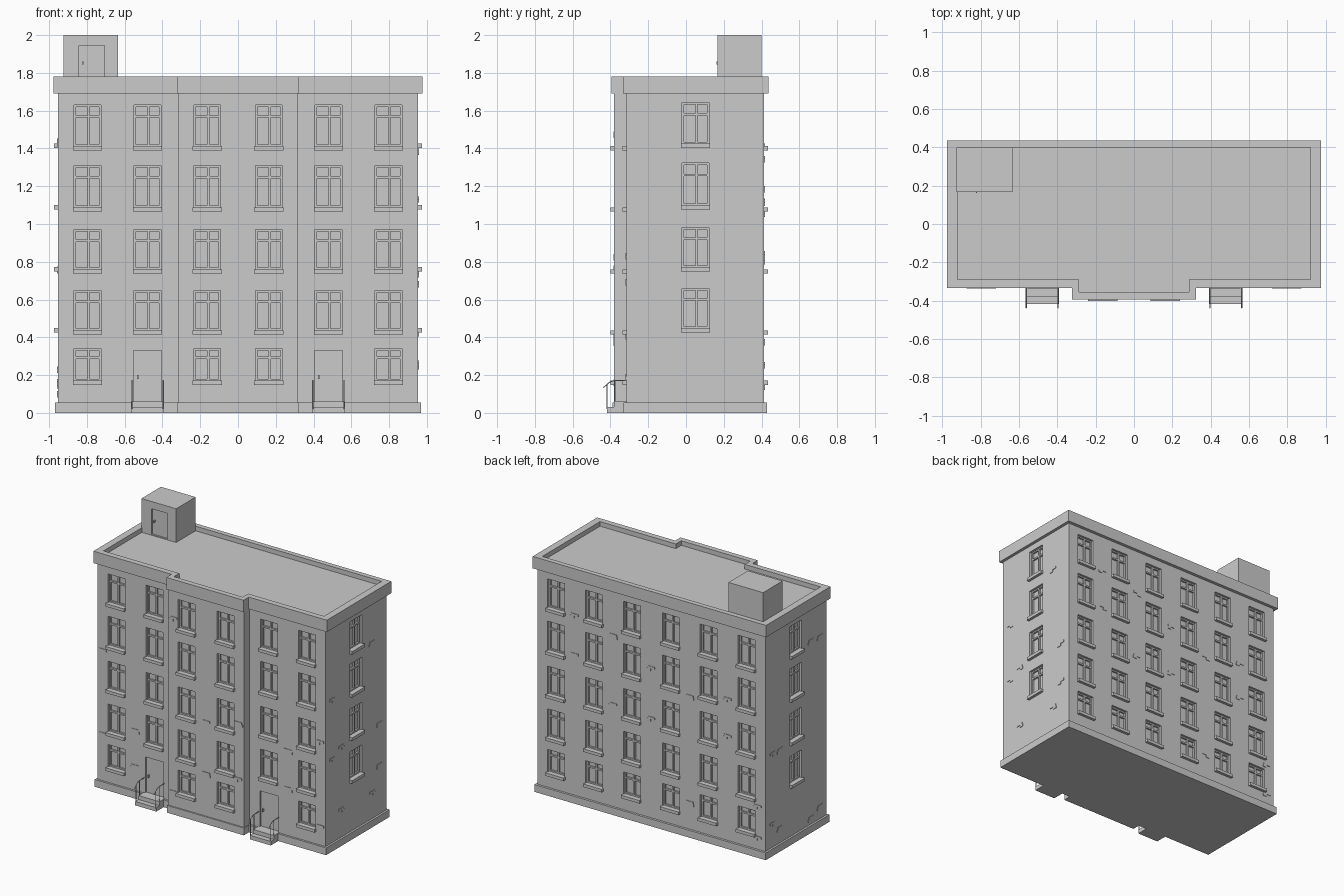
import bpy, bmesh, math, random
from mathutils import Matrix, Vector

if "Cube" in bpy.data.objects:
    bpy.data.objects.remove(bpy.data.objects["Cube"])

random.seed(4)


def finish(bm, name):
    bmesh.ops.recalc_face_normals(bm, faces=bm.faces)
    me = bpy.data.meshes.new(name)
    bm.to_mesh(me)
    bm.free()
    ob = bpy.data.objects.new(name, me)
    bpy.context.collection.objects.link(ob)
    return ob


def box(bm, mat, a, b):
    """Box between corners a and b, given in the space of mat."""
    a, b = Vector(a), Vector(b)
    m = mat @ Matrix.Translation((a + b) / 2) @ Matrix.Diagonal((*(b - a), 1))
    bmesh.ops.create_cube(bm, size=1, matrix=m)


def footprint(x, yb, yf, cx, cy):
    """Plan with a projecting centre bay on the front."""
    return [(-x, yf), (-cx, yf), (-cx, cy), (cx, cy), (cx, yf), (x, yf), (x, yb), (-x, yb)]


def prism(name, plan, z0, z1):
    bm = bmesh.new()
    f = bm.faces.new([bm.verts.new((x, y, z0)) for x, y in plan])
    top = bmesh.ops.extrude_face_region(bm, geom=[f])["geom"]
    bmesh.ops.translate(bm, vec=(0, 0, z1 - z0),
                        verts=[v for v in top if isinstance(v, bmesh.types.BMVert)])
    return finish(bm, name)


def ring(name, outer, inner, z0, z1):
    bm = bmesh.new()
    loops = [[bm.verts.new((x, y, z)) for x, y in plan]
             for plan, z in ((outer, z0), (outer, z1), (inner, z1), (inner, z0))]
    n = len(outer)
    for k in range(4):
        p, q = loops[k], loops[(k + 1) % 4]
        for i in range(n):
            j = (i + 1) % n
            bm.faces.new((p[i], p[j], q[j], q[i]))
    return finish(bm, name)


def cut(ob, cutter):
    mod = ob.modifiers.new("openings", 'BOOLEAN')
    mod.object, mod.operation, mod.solver = cutter, 'DIFFERENCE', 'EXACT'
    cutter.hide_render = True
    bpy.context.view_layer.objects.active = ob
    bpy.ops.object.modifier_apply(modifier=mod.name)
    bpy.data.objects.remove(cutter)


def wall(x, y, deg):
    """Wall space: x along the wall, -y outward, z up."""
    return Matrix.Translation((x, y, 0)) @ Matrix.Rotation(math.radians(deg), 4, 'Z')


# Main masses
walls = prism("walls", footprint(0.953, 0.413, -0.315, 0.318, -0.38), 0, 1.745)
prism("plinth", footprint(0.968, 0.43, -0.33, 0.322, -0.39), 0, 0.055)
ring("parapet", footprint(0.976, 0.437, -0.333, 0.323, -0.395),
     footprint(0.922, 0.40, -0.29, 0.288, -0.355), 1.69, 1.78)

# Windows: every opening as (wall matrix, bottom, top)
ROWS = [(0.148, 0.34), (0.414, 0.647), (0.737, 0.97), (1.065, 1.31), (1.39, 1.63)]
COLS = (-0.797, -0.479, -0.163, 0.163, 0.479, 0.797)
windows = []
for r, (z0, z1) in enumerate(ROWS):
    for x in COLS:
        windows.append((wall(x, 0.413, 180), z0, z1))
        if r or abs(x) != 0.479:
            windows.append((wall(x, -0.38 if abs(x) < 0.3 else -0.315, 0), z0, z1))
    if r:
        windows.append((wall(0.953, 0.05, 90), z0 + 0.012, z1 + 0.012))
        windows.append((wall(-0.953, 0.05, -90), z0 + 0.012, z1 + 0.012))

HW, DEPTH = 0.071, 0.03
cutter, frames, sills = bmesh.new(), bmesh.new(), bmesh.new()
for m, z0, z1 in windows:
    s = z0 + 0.022
    box(cutter, m, (-HW, -0.05, s), (HW, DEPTH, z1))
    box(sills, m, (-0.077, -0.021, z0), (0.077, 0.01, s + 0.001))
    zt = s + 0.72 * (z1 - s)
    for x0, x1, a, b in ((-HW, -HW + 0.01, s, z1), (HW - 0.01, HW, s, z1),
                         (-HW, HW, s, s + 0.01), (-HW, HW, z1 - 0.01, z1),
                         (-0.001, 0.011, s, z1), (-HW, HW, zt - 0.006, zt + 0.006)):
        box(frames, m, (x0, 0.017, a), (x1, DEPTH + 0.002, b))
finish(frames, "window_frames")
finish(sills, "window_sills")

# Entrance doors, steps and handrails
handles, steps = bmesh.new(), bmesh.new()
rails = bpy.data.curves.new("handrails", 'CURVE')
rails.dimensions = '3D'
rails.bevel_depth, rails.bevel_resolution = 0.003, 1


def rail(pts):
    sp = rails.splines.new('POLY')
    sp.points.add(len(pts) - 1)
    for p, c in zip(sp.points, pts):
        p.co = (*c, 1)


for x in (-0.479, 0.479):
    m = wall(x, -0.315, 0)
    box(cutter, m, (-0.075, -0.05, 0.06), (0.075, 0.012, 0.33))
    box(handles, m, (-0.055, -0.006, 0.18), (-0.048, 0.014, 0.20))
    box(steps, m, (-0.088, -0.103, 0), (0.088, 0.01, 0.03))
    box(steps, m, (-0.088, -0.065, 0.03), (0.088, 0.01, 0.06))
    for s in (-0.083, 0.083):
        rail([(x + s, -0.31, 0.172), (x + s, -0.38, 0.172), (x + s, -0.405, 0.162),
              (x + s, -0.438, 0.133)])
        rail([(x + s, -0.375, 0.05), (x + s, -0.375, 0.172)])
        rail([(x + s, -0.417, 0.02), (x + s, -0.417, 0.152)])
finish(steps, "entrance_steps")
bpy.context.collection.objects.link(bpy.data.objects.new("handrails", rails))
cut(walls, finish(cutter, "opening_cutter"))

# Roof stair house with its door
house = prism("stair_house", [(-0.925, 0.168), (-0.635, 0.168), (-0.635, 0.40), (-0.925, 0.40)], 1.74, 2.0)
door, m = bmesh.new(), wall(-0.775, 0.168, 0)
box(door, m, (-0.068, -0.05, 1.75), (0.068, 0.012, 1.945))
box(handles, m, (-0.05, -0.006, 1.845), (-0.043, 0.014, 1.86))
cut(house, finish(door, "door_cutter"))
finish(handles, "door_handles")

# Thin patches of exposed bricks between the windows
bricks = bmesh.new()
SIDES = [((0, -0.38, 0), (0.0, -0.27, 0.27)), ((0, -0.315, 0), (-0.64, 0.64, -0.91, 0.91)),
         ((0, 0.413, 180), (-0.64, -0.32, 0.0, 0.32, 0.64, 0.89)),
         ((0.953, 0, 90), (-0.24, -0.13, 0.24, 0.33)),
         ((-0.953, 0, -90), (-0.33, -0.24, 0.13, 0.24))]
for place, gaps in SIDES:
    m = wall(*place)
    for u in gaps:
        for z0, _ in random.sample(ROWS, 2):
            z = z0 + random.uniform(-0.06, 0.12)
            d = random.choice((-1, 1)) * 0.02
            box(bricks, m, (u - 0.03, -0.004, z), (u + 0.03, 0.004, z + 0.016))
            box(bricks, m, (u + d - 0.016, -0.004, z - 0.018), (u + d + 0.016, 0.004, z))
finish(bricks, "brick_patches")
